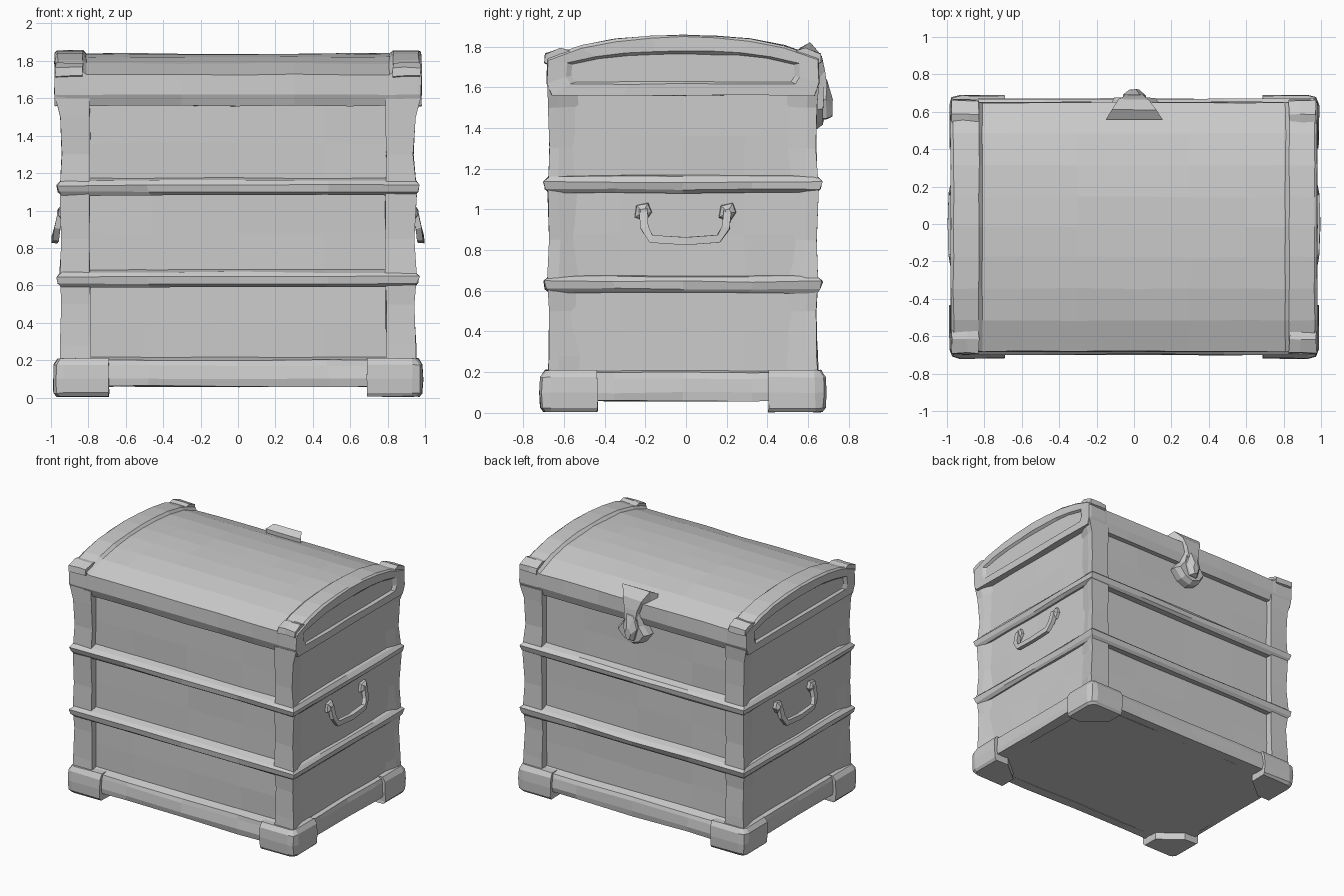
import bpy, bmesh, math, random
from mathutils import Vector

if "Cube" in bpy.data.objects:
    bpy.data.objects.remove(bpy.data.objects["Cube"])

random.seed(4)
CY = -0.015  # body centre in y


def loft(name, loops, jitter=0.0, closed=False):
    """Skin a row of equal-length point loops; cap the ends unless closed."""
    bm = bmesh.new()
    rows = [[bm.verts.new(Vector(p) + Vector([random.uniform(-jitter, jitter) for _ in range(3)]))
             for p in loop] for loop in loops]
    n = len(rows[0])
    pairs = list(zip(rows, rows[1:])) + ([(rows[-1], rows[0])] if closed else [])
    for a, b in pairs:
        for i in range(n):
            j = (i + 1) % n
            bm.faces.new((a[i], a[j], b[j], b[i]))
    if not closed:
        bm.faces.new(rows[0])
        bm.faces.new(rows[-1])
    bmesh.ops.recalc_face_normals(bm, faces=bm.faces)
    mesh = bpy.data.meshes.new(name)
    bm.to_mesh(mesh)
    bm.free()
    obj = bpy.data.objects.new(name, mesh)
    bpy.context.collection.objects.link(obj)
    return obj


def rect_stations(hx, hy, steps=4):
    """Points round a rectangle, each side split into steps."""
    c = [(-hx, -hy), (hx, -hy), (hx, hy), (-hx, hy)]
    out = []
    for k in range(4):
        a, b = c[k], c[(k + 1) % 4]
        for i in range(steps):
            t = i / steps
            out.append((a[0] + (b[0] - a[0]) * t, a[1] + (b[1] - a[1]) * t))
    return out


def band(name, profile, jitter=0.005):
    """Sweep (outward offset, z) profile round the chest."""
    cols = []
    for off, z in profile:
        cols.append([(x, y + CY, z) for x, y in rect_stations(0.94 + off, 0.655 + off)])
    loft(name, [list(p) for p in zip(*cols)], jitter, closed=True)


# Recessed panels: a core box with gently uneven walls
core_z = (0.06, 0.22, 0.4, 0.6, 0.66, 0.88, 1.08, 1.15, 1.36, 1.6)
loft("chest_panels", [[(x, y + CY, z) for x, y in rect_stations(0.925, 0.605)]
                      for z in core_z], 0.004)

# Corner posts, narrow on the sides and flaring towards the lid
for sx in (-1, 1):
    for sy in (-1, 1):
        loops = []
        for z, X, Y in ((0.15, 0.955, 0.665), (0.28, 0.95, 0.66), (0.5, 0.942, 0.655),
                        (0.65, 0.955, 0.665), (0.85, 0.942, 0.655), (1.1, 0.955, 0.665),
                        (1.3, 0.94, 0.655), (1.5, 0.95, 0.66), (1.6, 0.98, 0.665)):
            poly = ((X, Y), (0.79, Y), (0.79, 0.57), (0.88, 0.5), (0.92, 0.5), (X - 0.005, Y - 0.05))
            loops.append([(sx * x, sy * y + CY, z) for x, y in poly])
        loft("corner_post", loops, 0.004)

# Two ridged bands and the base skirt
for z in (0.64, 1.13):
    band("ridged_band", ((-0.06, z - 0.045), (0.0, z - 0.05), (0.02, z - 0.03),
                         (0.028, z + 0.005), (0.005, z + 0.03), (-0.06, z + 0.045)))
band("base_skirt", ((-0.06, 0.06), (0.022, 0.06), (0.028, 0.1), (0.02, 0.17),
                    (0.012, 0.2), (-0.06, 0.22)))

# Feet: blocks with a chamfered inner corner
for sx in (-1, 1):
    for sy in (-1, 1):
        loops = []
        for z, e in ((0.005, -0.015), (0.025, 0.0), (0.1, 0.004), (0.175, 0.0), (0.21, -0.022)):
            poly = ((0.93, 0.7 + e), (0.97 + e, 0.69 + e), (0.985 + e, 0.65), (0.985 + e, 0.42),
                    (0.86, 0.42), (0.69, 0.56), (0.69, 0.7 + e))
            loops.append([(sx * x, sy * y + CY, z) for x, y in poly])
        loft("foot", loops, 0.003)

# Arched lid with raised end straps and inset gable panels
ARCH = ((-0.665, 1.745), (-0.5, 1.805), (-0.33, 1.838), (-0.16, 1.853), (0, 1.858),
        (0.16, 1.853), (0.33, 1.838), (0.5, 1.805), (0.665, 1.745))
LID = ((0.645, 1.56), (0.3, 1.56), (0, 1.56), (-0.3, 1.56), (-0.645, 1.56), (-0.668, 1.62)) \
    + ARCH + ((0.668, 1.62),)


def lid_loop(x, drop=0.0, sy=1.0, sz=1.0):
    return [(x, y * sy + CY, 1.685 + (z - drop * (z > 1.7) - 1.685) * sz) for y, z in LID]


half = [lid_loop(0.3, 0.018), lid_loop(0.6, 0.018), lid_loop(0.81, 0.018), lid_loop(0.83),
        lid_loop(0.965), lid_loop(0.98, 0.012), lid_loop(0.98, 0, 0.86, 0.55),
        lid_loop(0.962, 0, 0.82, 0.46)]
mirrored = [[(-x, y, z) for x, y, z in l] for l in reversed(half)]
loft("arched_lid", mirrored + [lid_loop(0, 0.018)] + half, 0.003)

# Lifted corner caps on the lid
for sx in (-1, 1):
    for sy in (-1, 1):
        loft("lid_corner_cap", [[(sx * x, sy * y + CY, z) for y, z in
                                 ((0.55, 1.78), (0.6, 1.792), (0.675, 1.765), (0.678, 1.72), (0.6, 1.69))]
                                for x in (0.83, 0.89, 0.975)], 0.004)


def bar(name, path, r, jitter=0.002):
    """Square-section bar along a path in a near y-z plane."""
    loops = []
    for i, p in enumerate(path):
        p = Vector(p)
        t = Vector(path[min(i + 1, len(path) - 1)]) - Vector(path[max(i - 1, 0)])
        t.normalize()
        u = Vector((1, 0, 0)) - t * t.x
        u.normalize()
        v = t.cross(u)
        loops.append([p + u * r * math.cos(a) + v * r * 1.2 * math.sin(a)
                      for a in [math.pi / 4 + k * math.pi / 2 for k in range(4)]])
    loft(name, loops, jitter)


# Side handles: drop bail and two mounts
for s in (-1, 1):
    bar("handle_bail", [(s * x, y, z) for x, y, z in
                        ((0.945, -0.21, 1.0), (0.965, -0.205, 0.91), (0.975, -0.17, 0.855),
                         (0.98, 0, 0.845), (0.975, 0.16, 0.855), (0.965, 0.195, 0.91),
                         (0.945, 0.205, 1.0))], 0.023)
    for y in (-0.21, 0.205):
        loft("handle_mount", [[(s * x, y + w * a, 0.985 + w * b) for a, b in
                               ((-1, -0.6), (0.3, -1), (1, 0), (0.6, 1.1), (-0.8, 0.8))]
                              for x, w in ((0.91, 0.045), (0.945, 0.04), (0.965, 0.015))], 0.002)

# Lock on the back: shield plate, hasp over the lid edge, raised boss
SHIELD = ((-0.06, 1.66), (0.06, 1.66), (0.085, 1.56), (0.14, 1.49), (0.08, 1.42),
          (0, 1.39), (-0.08, 1.42), (-0.13, 1.49), (-0.085, 1.56))
loft("lock_plate", [[(x * k, y, 1.52 + (z - 1.52) * k) for x, z in SHIELD]
                    for y, k in ((0.57, 1), (0.64, 1), (0.675, 0.8))], 0.003)
loft("lid_hasp", [[(x * w, y, z) for x in (-1, 1) for y, z in
                   (((y0, z0), (y1, z1)) if x < 0 else ((y1, z1), (y0, z0)))]
                  for w, y0, z0, y1, z1 in ((0.15, 0.56, 1.74, 0.56, 1.79),
                                            (0.12, 0.6, 1.72, 0.61, 1.82),
                                            (0.08, 0.63, 1.69, 0.665, 1.755),
                                            (0.055, 0.63, 1.62, 0.685, 1.68),
                                            (0.045, 0.62, 1.56, 0.695, 1.6))], 0.003)
loft("lock_boss", [[(w * math.cos(a), y, zc + h * math.sin(a))
                    for a in [math.pi / 3 * k for k in range(6)]]
                   for y, w, h, zc in ((0.63, 0.07, 0.13, 1.56), (0.69, 0.06, 0.11, 1.54),
                                       (0.72, 0.025, 0.05, 1.5))], 0.003)
